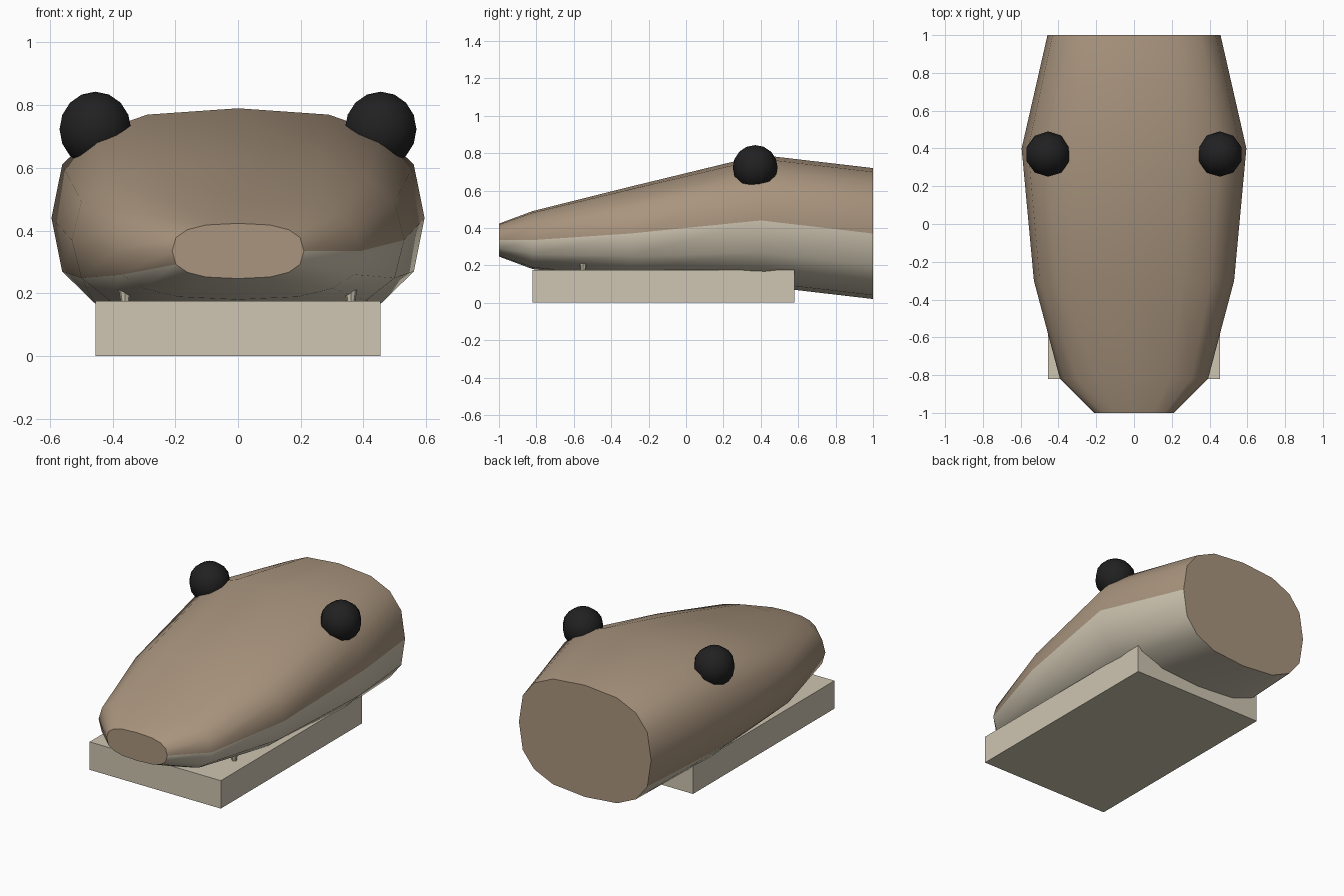
import bpy, bmesh, math

if "Cube" in bpy.data.objects:
    bpy.data.objects.remove(bpy.data.objects["Cube"])

def mat(name, col):
    m = bpy.data.materials.new(name)
    m.diffuse_color = (*col, 1)
    m.use_nodes = True
    m.node_tree.nodes["Principled BSDF"].inputs["Base Color"].default_value = m.diffuse_color
    return m

brown = mat("brown_skin", (0.40, 0.30, 0.21))
cream = mat("cream_belly", (0.62, 0.56, 0.44))
black = mat("black_eye", (0.015, 0.015, 0.015))

# Head: rounded-box sections lofted along y -> (y, half width, half height, centre z)
SIDES, POWER = 16, 0.75
sections = [(-1, .21, .088, .335), (-.82, .392, .155, .335), (-.3, .53, .25, .37),
            (.4, .595, .35, .44), (1, .458, .35, .37)]

def soft(v):
    return math.copysign(abs(v) ** POWER, v) if abs(v) > 1e-6 else 0

bm = bmesh.new()
rings = []
for y, w, h, cz in sections:
    angles = [2 * math.pi * i / SIDES for i in range(SIDES)]
    rings.append([bm.verts.new((w * soft(math.cos(a)), y, cz + h * soft(math.sin(a)))) for a in angles])
for a, b in zip(rings, rings[1:]):
    for i in range(SIDES):
        j = (i + 1) % SIDES
        f = bm.faces.new((a[i], a[j], b[j], b[i]))
        f.material_index = 1 if i > SIDES // 2 else 0
bm.faces.new(rings[0])
bm.faces.new(rings[-1])
bmesh.ops.recalc_face_normals(bm, faces=bm.faces)
me = bpy.data.meshes.new("head")
bm.to_mesh(me)
bm.free()
head = bpy.data.objects.new("head", me)
bpy.context.collection.objects.link(head)
me.materials.append(brown)
me.materials.append(cream)
bpy.ops.object.select_all(action='DESELECT')
head.select_set(True)
bpy.context.view_layer.objects.active = head
bpy.ops.object.shade_smooth_by_angle(angle=math.radians(40))

# Lower jaw slab
bpy.ops.mesh.primitive_cube_add(size=1, location=(0, -.12, .0875))
jaw = bpy.context.object
jaw.name = "lower_jaw"
jaw.scale = (.91, 1.4, .175)
jaw.data.materials.append(cream)

# Eyes and fangs on both sides
for side, s in (("left", -1), ("right", 1)):
    bpy.ops.mesh.primitive_uv_sphere_add(segments=10, ring_count=8, radius=.12, location=(s * .455, .37, .723))
    eye = bpy.context.object
    eye.name = side + "_eye"
    eye.data.materials.append(black)
    bpy.ops.object.shade_smooth()

    bpy.ops.mesh.primitive_cone_add(vertices=8, radius1=0, radius2=.02, depth=.12, location=(s * .36, -.55, .15))
    fang = bpy.context.object
    fang.name = side + "_fang"
    fang.data.materials.append(cream)
